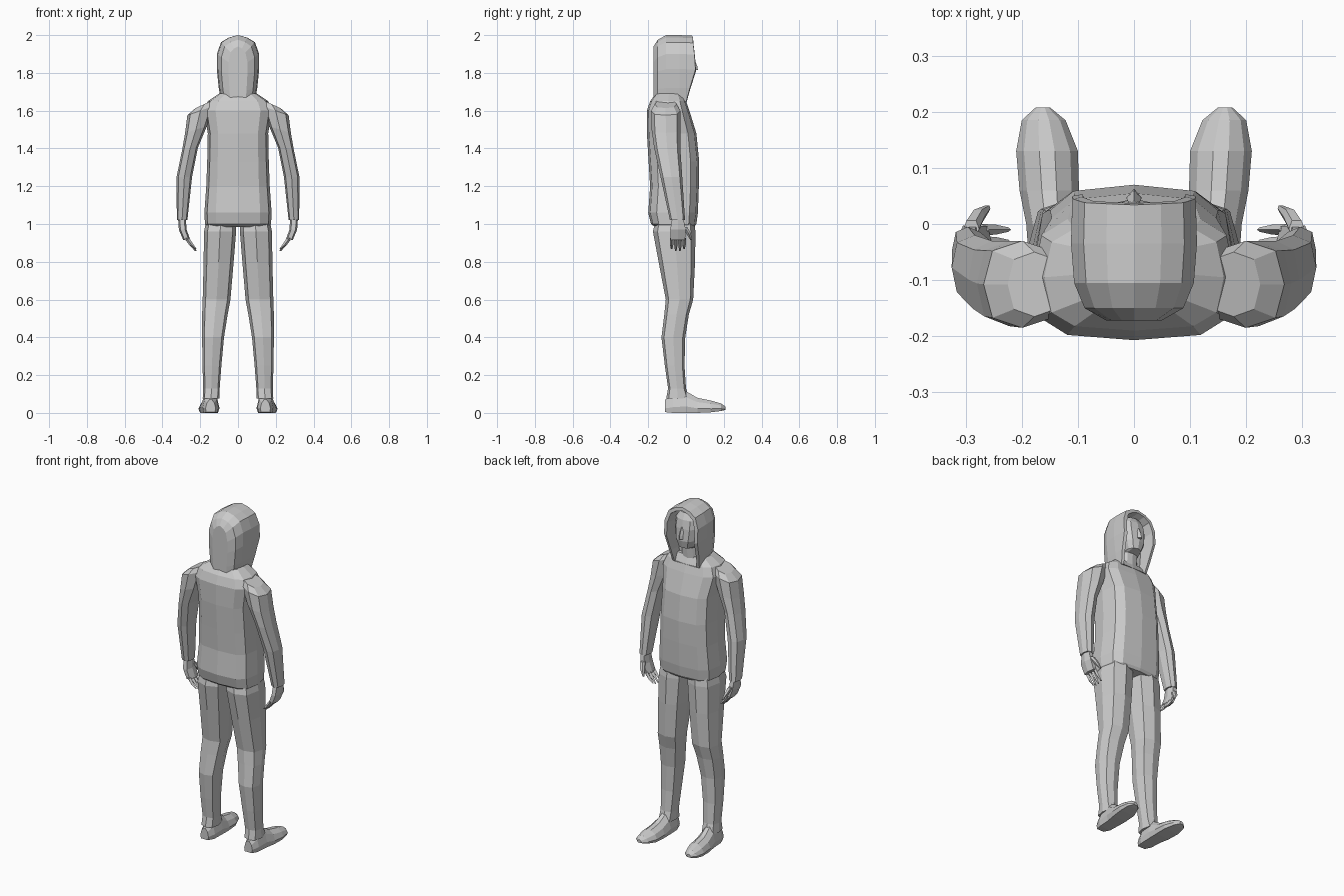
import bpy
import bmesh
import math

grey = bpy.data.materials.new("plain_grey")
grey.diffuse_color = (0.6, 0.6, 0.6, 1)


def loft(name, rings, mirror=False):
    """Skin a list of closed rings, cap both ends, optionally mirror across x."""
    bm = bmesh.new()
    rows = [[bm.verts.new(p) for p in r] for r in rings]
    n = len(rows[0])
    for a, b in zip(rows, rows[1:]):
        for i in range(n):
            j = (i + 1) % n
            bm.faces.new((a[i], a[j], b[j], b[i]))
    bm.faces.new(rows[0])
    bm.faces.new(rows[-1][::-1])
    bmesh.ops.recalc_face_normals(bm, faces=bm.faces)
    me = bpy.data.meshes.new(name)
    bm.to_mesh(me)
    bm.free()
    me.materials.append(grey)
    ob = bpy.data.objects.new(name, me)
    bpy.context.collection.objects.link(ob)
    if mirror:
        ob.modifiers.new("mirror", 'MIRROR')
    return ob


def ring(z, x0, x1, y0, y1, n=8, p=0.75, tilt=0.0):
    """Rounded-box ring at height z; tilt lowers the outer side."""
    cx, cy, hx, hy = (x0 + x1) / 2, (y0 + y1) / 2, (x1 - x0) / 2, (y1 - y0) / 2
    pts = []
    for i in range(n):
        a = 2 * math.pi * i / n
        c, s = math.cos(a), math.sin(a)
        x = math.copysign(abs(c) ** p, c) * hx
        y = math.copysign(abs(s) ** p, s) * hy
        pts.append((cx + x, cy + y, z - tilt * x))
    return pts


# Sweater body: z, half width, back y, front y
body = [(0.985, 0.165, -0.165, 0.045), (1.00, 0.175, -0.185, 0.055),
        (1.06, 0.178, -0.2, 0.063), (1.2, 0.168, -0.19, 0.068),
        (1.33, 0.163, -0.198, 0.07), (1.48, 0.16, -0.207, 0.055),
        (1.6, 0.18, -0.207, 0.018), (1.65, 0.16, -0.19, 0.0),
        (1.69, 0.1, -0.16, -0.02)]
loft("sweater_body", [ring(z, -h, h, b, f, 12, 0.6) for z, h, b, f in body])

# Sleeves: z, inner x, outer x, back y, front y, tilt
sleeve = [(1.635, 0.13, 0.225, -0.165, -0.05, 0.45),
          (1.6, 0.13, 0.268, -0.185, -0.03, 0.35),
          (1.5, 0.165, 0.28, -0.182, -0.03, 0.3),
          (1.4, 0.212, 0.295, -0.168, -0.03, 0.1),
          (1.25, 0.243, 0.325, -0.135, -0.02, 0),
          (1.02, 0.268, 0.324, -0.085, -0.005, 0)]
loft("sleeves", [ring(z, a, b, c, d, 8, 0.75, t) for z, a, b, c, d, t in sleeve], True)

# Palms, fingers and thumbs
palm = [(1.04, 0.277, 0.318, -0.075, -0.012), (0.97, 0.272, 0.313, -0.088, 0.002),
        (0.915, 0.252, 0.29, -0.086, 0.0)]
loft("palms", [ring(*r, 6) for r in palm], True)
for i in range(4):
    y = -0.076 + 0.022 * i
    low = 0.868 - 0.01 * (i in (1, 2))
    finger = [(0.925, 0.258, 0.285, y - 0.01, y + 0.01),
              (0.89, 0.235, 0.259, y - 0.009, y + 0.009),
              (low, 0.219, 0.229, y - 0.004, y + 0.004)]
    loft("fingers_%d" % (i + 1), [ring(*r, 4, 1) for r in finger], True)
thumb = [(0.985, 0.276, 0.304, -0.025, 0.008), (0.95, 0.266, 0.29, 0.0, 0.027),
         (0.915, 0.256, 0.266, 0.022, 0.034)]
loft("thumbs", [ring(*r, 6) for r in thumb], True)

# Trouser legs
leg = [(1.03, 0.012, 0.165, -0.16, 0.04), (0.96, 0.01, 0.18, -0.175, 0.05),
       (0.8, 0.023, 0.182, -0.145, 0.048), (0.6, 0.04, 0.187, -0.107, 0.038),
       (0.52, 0.055, 0.19, -0.115, 0.015), (0.4, 0.074, 0.19, -0.13, -0.004),
       (0.25, 0.088, 0.188, -0.112, -0.008), (0.13, 0.097, 0.184, -0.095, 0.0),
       (0.075, 0.098, 0.187, -0.105, 0.018)]
loft("trouser_legs", [ring(*r, 8, 0.7) for r in leg], True)


# Shoes, lofted from heel to toe: y, inner x, outer x, sole z, top z
def shoe_ring(y, x0, x1, z0, z1):
    c, h = (x0 + x1) / 2, z1 - z0
    w = (x1 - x0) / 2
    prof = [(-0.85, 0), (0.85, 0), (1, 0.3), (0.75, 0.72), (0.25, 1),
            (-0.25, 1), (-0.75, 0.72), (-1, 0.3)]
    return [(c + u * w, y, z0 + v * h) for u, v in prof]


shoe = [(-0.11, 0.118, 0.172, 0.004, 0.07), (-0.07, 0.103, 0.187, 0, 0.1),
        (0.0, 0.1, 0.192, 0, 0.115), (0.06, 0.098, 0.204, 0, 0.08),
        (0.13, 0.1, 0.21, 0.003, 0.066), (0.185, 0.122, 0.2, 0.01, 0.05),
        (0.208, 0.15, 0.175, 0.016, 0.034)]
loft("shoes", [shoe_ring(*r) for r in shoe], True)

# Hood: arch profile (half width, height, rim y) carried from back to front
arch = [(0.088, 1.645, 0.0), (0.1, 1.72, 0.02), (0.11, 1.82, 0.05),
        (0.11, 1.9, 0.045), (0.088, 1.962, 0.038), (0.048, 1.987, 0.036),
        (0.0, 2.0, 0.034)]
arch += [(-x, z, y) for x, z, y in arch[-2::-1]]


def hood_ring(sx, sz, y=None, dy=0.0):
    return [(x * sx, (ry if y is None else y) + dy, 1.645 + (z - 1.645) * sz)
            for x, z, ry in arch]


loft("hood", [hood_ring(0.45, 0.83, -0.172), hood_ring(0.8, 0.93, -0.15),
              hood_ring(0.97, 1, -0.105), hood_ring(1.02, 1, -0.035),
              hood_ring(1, 0.99), hood_ring(0.83, 0.94, None, 0.003),
              hood_ring(0.78, 0.92, -0.045)])

# Head and neck inside the hood: z, half width, back y, front y
head = [(1.64, 0.055, -0.12, -0.015), (1.745, 0.055, -0.12, -0.01),
        (1.755, 0.045, -0.12, 0.035), (1.8, 0.065, -0.12, 0.045),
        (1.87, 0.076, -0.12, 0.04), (1.92, 0.072, -0.12, 0.03),
        (1.955, 0.05, -0.1, 0.01)]
loft("head", [ring(z, -h, h, b, f, 12) for z, h, b, f in head])

# Nose wedge
nose = [(1.815, -0.014, 0.014, 0.03, 0.063), (1.835, -0.013, 0.013, 0.03, 0.06),
        (1.88, -0.007, 0.007, 0.025, 0.042)]
loft("nose", [ring(*r, 4, 1) for r in nose])
